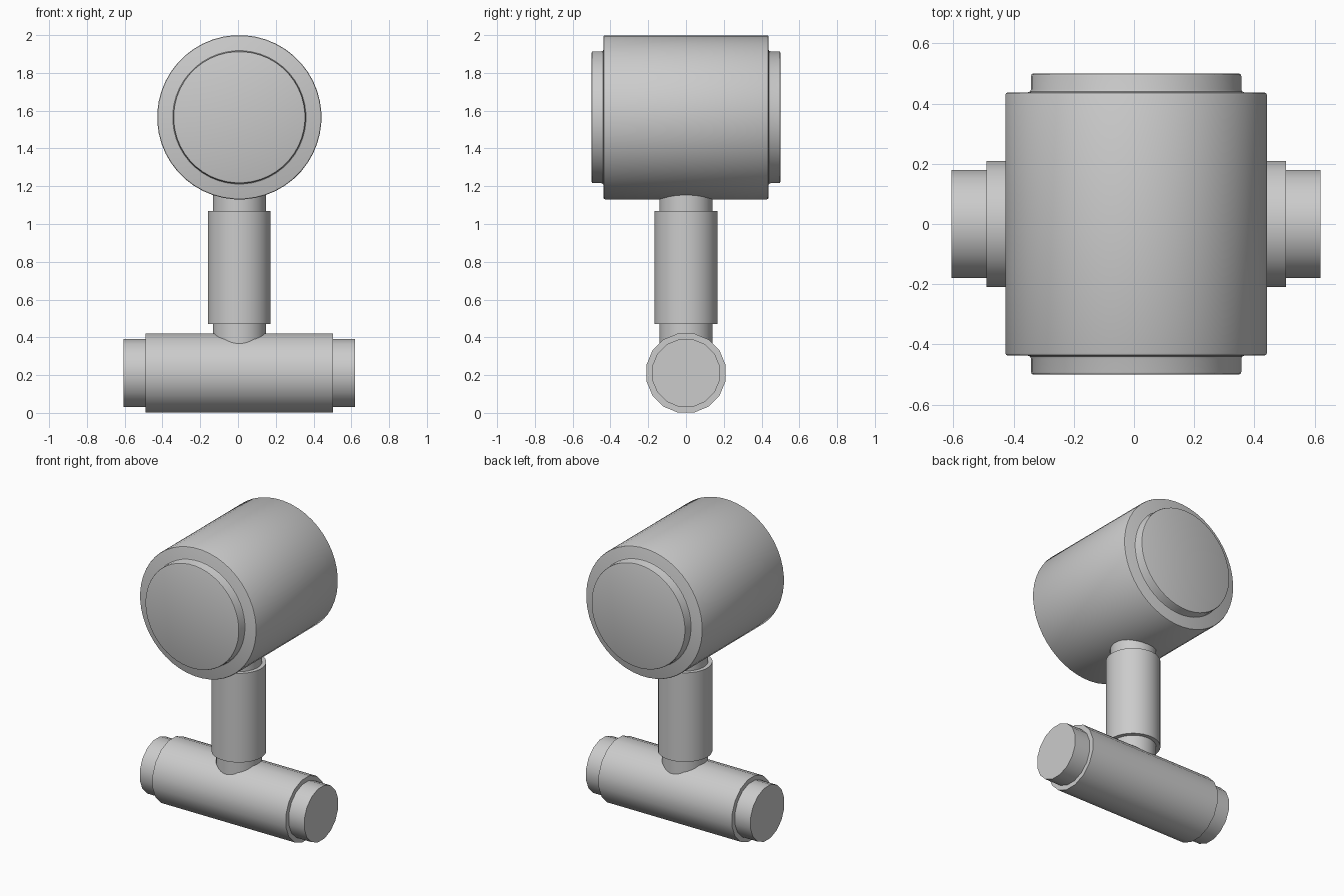
import bpy, bmesh, math
from mathutils import Matrix, Vector

if "Cube" in bpy.data.objects:
    bpy.data.objects.remove(bpy.data.objects["Cube"])


def lathe(name, profile, axis, center, sides, angle=35):
    """Solid of revolution from (radius, position) pairs along an axis."""
    bm = bmesh.new()
    rings = []
    for r, t in profile:
        rings.append([bm.verts.new((r * math.cos(2 * math.pi * (i + 0.5) / sides),
                                    r * math.sin(2 * math.pi * (i + 0.5) / sides), t))
                      for i in range(sides)])
    for a, b in zip(rings, rings[1:]):
        for i in range(sides):
            j = (i + 1) % sides
            bm.faces.new((a[i], a[j], b[j], b[i]))
    bm.faces.new(rings[0][::-1])
    bm.faces.new(rings[-1])
    turn = {'X': Matrix.Rotation(math.pi / 2, 4, 'Y'),
            'Y': Matrix.Rotation(-math.pi / 2, 4, 'X'),
            'Z': Matrix.Identity(4)}[axis]
    bm.transform(turn)
    bmesh.ops.recalc_face_normals(bm, faces=bm.faces)
    mesh = bpy.data.meshes.new(name)
    bm.to_mesh(mesh)
    bm.free()
    ob = bpy.data.objects.new(name, mesh)
    ob.location = Vector(center)
    bpy.context.collection.objects.link(ob)
    bpy.ops.object.select_all(action='DESELECT')
    ob.select_set(True)
    bpy.context.view_layer.objects.active = ob
    bpy.ops.object.shade_smooth_by_angle(angle=math.radians(angle))
    return ob


def mirrored(half):
    """Complete a profile that is symmetric about its middle."""
    return [(r, -t) for r, t in reversed(half)] + half


CX = 0.007

# horizontal foot bar: thick sleeve with thinner stepped ends
foot = [(0.214, 0.497), (0.183, 0.497), (0.183, 0.613)]
lathe("foot_bar", mirrored(foot), 'X', (CX, 0, 0.211), 16)

# upright post: thin rod with a thicker sleeve
post = [(0.141, 0.22), (0.141, 0.47), (0.167, 0.47),
        (0.167, 1.07), (0.141, 1.07), (0.141, 1.25)]
lathe("post", post, 'Z', (CX, 0, 0), 32)

# drum head: bevelled rims with a raised disc on each end
head = [(0.435, 0.429), (0.4325, 0.4345), (0.427, 0.437),
        (0.360, 0.437), (0.353, 0.440), (0.350, 0.447),
        (0.350, 0.491), (0.3475, 0.4975), (0.341, 0.5)]
lathe("drum_head", mirrored(head), 'Y', (CX, 0, 1.565), 48)
